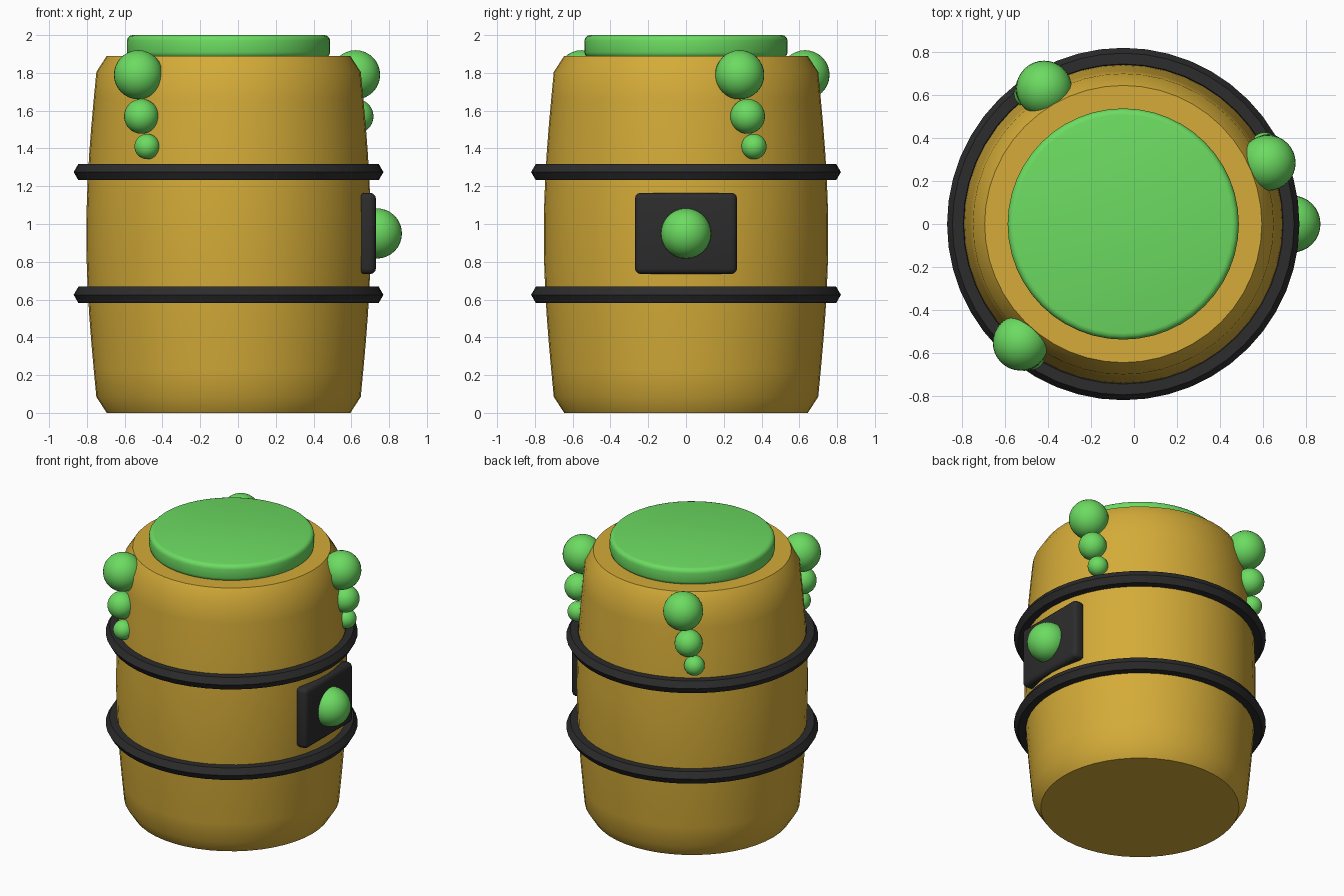
import bpy, math

if "Cube" in bpy.data.objects:
    bpy.data.objects.remove(bpy.data.objects["Cube"])

CX = -0.05   # barrel axis sits slightly left of the overall centre


def material(name, rgb):
    m = bpy.data.materials.new(name)
    m.diffuse_color = (*rgb, 1.0)
    m.use_nodes = True
    m.node_tree.nodes["Principled BSDF"].inputs["Base Color"].default_value = m.diffuse_color
    return m


GOLD = material("golden wood", (0.66, 0.41, 0.04))
GREEN = material("slime green", (0.15, 0.71, 0.12))
DARK = material("dark iron", (0.025, 0.025, 0.026))


def finish(name, mat, bevel=0.0, segments=3):
    """Name and colour the active object, round its edges, smooth it."""
    ob = bpy.context.object
    ob.name = name
    ob.data.materials.clear()
    ob.data.materials.append(mat)
    if bevel:
        mod = ob.modifiers.new("rounding", 'BEVEL')
        mod.width = bevel
        mod.segments = segments
        mod.limit_method = 'ANGLE'
        bpy.ops.object.modifier_apply(modifier=mod.name)
    bpy.ops.object.shade_smooth_by_angle(angle=math.radians(35))
    return ob


def ball(name, loc, radius):
    bpy.ops.mesh.primitive_uv_sphere_add(segments=32, ring_count=16,
                                         radius=radius, location=loc)
    return finish(name, GREEN)


def lathe(name, profile, mat, sides=48):
    """Closed solid turned from (radius, z) points, capped at both ends."""
    verts, faces = [], []
    for r, z in profile:
        for i in range(sides):
            a = 2 * math.pi * i / sides
            verts.append((r * math.cos(a), r * math.sin(a), z))
    for k in range(len(profile) - 1):
        for i in range(sides):
            j = (i + 1) % sides
            faces.append((k * sides + i, k * sides + j,
                          (k + 1) * sides + j, (k + 1) * sides + i))
    faces.append(tuple(reversed(range(sides))))
    faces.append(tuple(range((len(profile) - 1) * sides, len(profile) * sides)))
    me = bpy.data.meshes.new(name)
    me.from_pydata(verts, [], faces)
    ob = bpy.data.objects.new(name, me)
    ob.location.x = CX
    bpy.context.collection.objects.link(ob)
    bpy.ops.object.select_all(action='DESELECT')
    ob.select_set(True)
    bpy.context.view_layer.objects.active = ob
    return finish(name, mat)


# Bulging barrel body with chamfered ends
H = 1.89
sides_profile = []
for i in range(13):
    t = i / 12
    sides_profile.append((0.70 + 0.053 * math.sin(math.pi * t),
                          0.085 + t * (H - 0.17)))
lathe("barrel_body", [(0.645, 0)] + sides_profile + [(0.645, H)], GOLD)

# Green disc filling the top
bpy.ops.mesh.primitive_cylinder_add(vertices=48, radius=0.538, depth=0.12,
                                    location=(CX, 0, 1.94))
finish("slime_top", GREEN, 0.03)

# Two hoops with a hexagonal cross-section
for name, z in (("lower_hoop", 0.625), ("upper_hoop", 1.275)):
    bpy.ops.mesh.primitive_torus_add(major_segments=48, minor_segments=6,
                                     major_radius=0.77, minor_radius=0.05,
                                     location=(CX, 0, z))
    finish(name, DARK)

# Side plate with a round green stud
bpy.ops.mesh.primitive_cube_add(size=1, location=(0.685, 0, 0.95))
plate = bpy.context.object
plate.scale = (0.09, 0.54, 0.43)
bpy.ops.object.transform_apply(location=False, rotation=False, scale=True)
finish("side_plate", DARK, 0.03)
ball("plate_stud", (0.735, 0, 0.95), 0.133)

# Three drips, each a chain of shrinking balls drifting round the barrel
for n, start in enumerate((0.4, 2.1, 4.0), 1):
    for i, (dist, z, r) in enumerate(((0.73, 1.79, 0.13),
                                      (0.75, 1.57, 0.092),
                                      (0.75, 1.41, 0.067))):
        a = start + 0.05 * i
        ball(f"drip_{n}_ball_{i + 1}",
             (CX + dist * math.cos(a), dist * math.sin(a), z), r)
